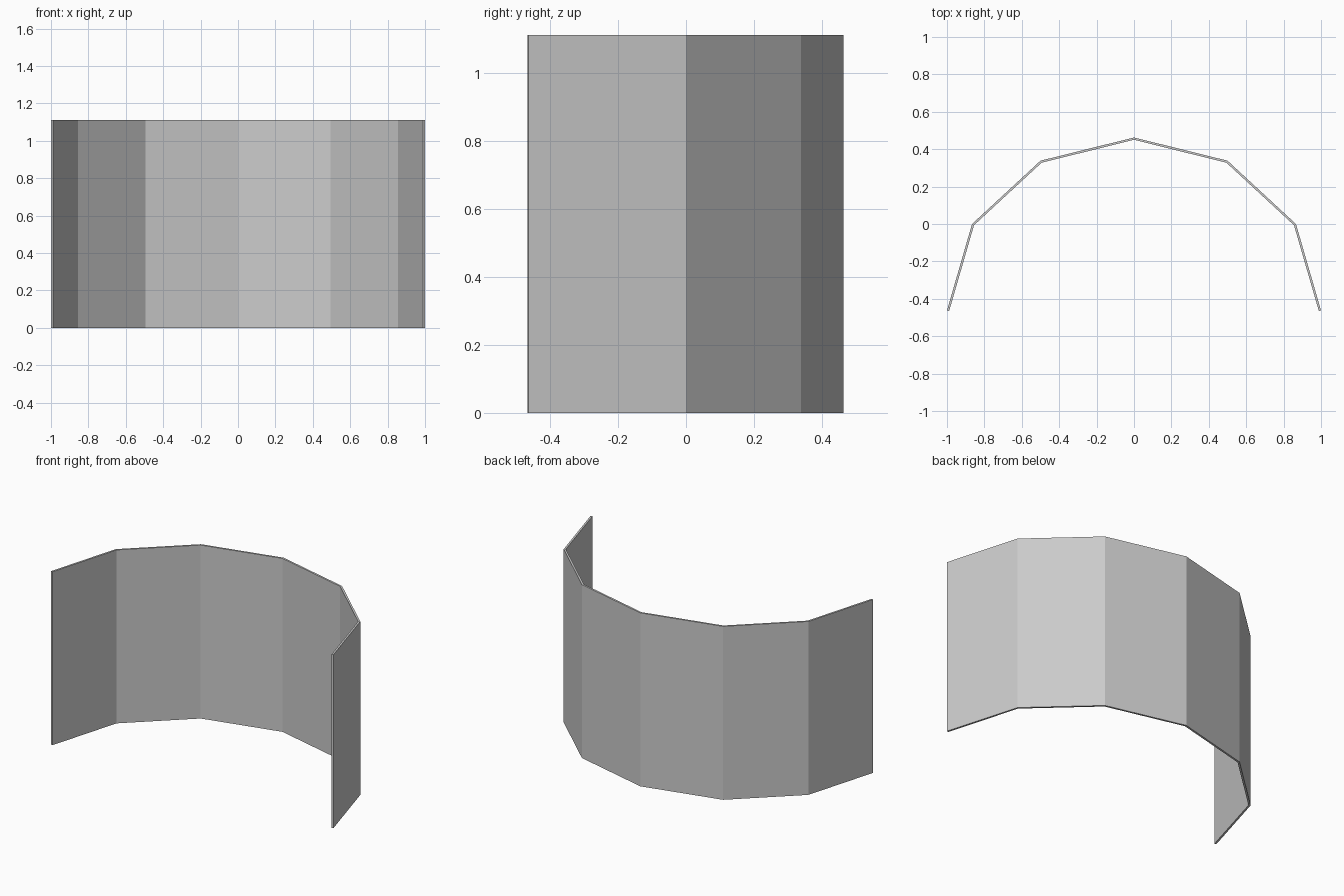
import bpy, bmesh, math

if "Cube" in bpy.data.objects:
    bpy.data.objects.remove(bpy.data.objects["Cube"])

HEIGHT, DEPTH, THICK, SEGMENTS = 1.11, 0.925, 0.012, 6

# Half-ring wall profile: six flat panels, extruded upward
bm = bmesh.new()
base = []
for i in range(SEGMENTS + 1):
    a = math.pi * i / SEGMENTS
    base.append(bm.verts.new((math.cos(a), DEPTH * math.sin(a) - DEPTH / 2, 0)))
top = [bm.verts.new((v.co.x, v.co.y, HEIGHT)) for v in base]
for i in range(SEGMENTS):
    bm.faces.new((base[i], base[i + 1], top[i + 1], top[i]))
mesh = bpy.data.meshes.new("curved_wall")
bm.to_mesh(mesh)
bm.free()
wall = bpy.data.objects.new("curved_wall", mesh)
bpy.context.collection.objects.link(wall)

# Thin sheet thickness, grown inward
mod = wall.modifiers.new("thickness", 'SOLIDIFY')
mod.thickness = THICK
mod.offset = -1
mod.use_even_offset = True
